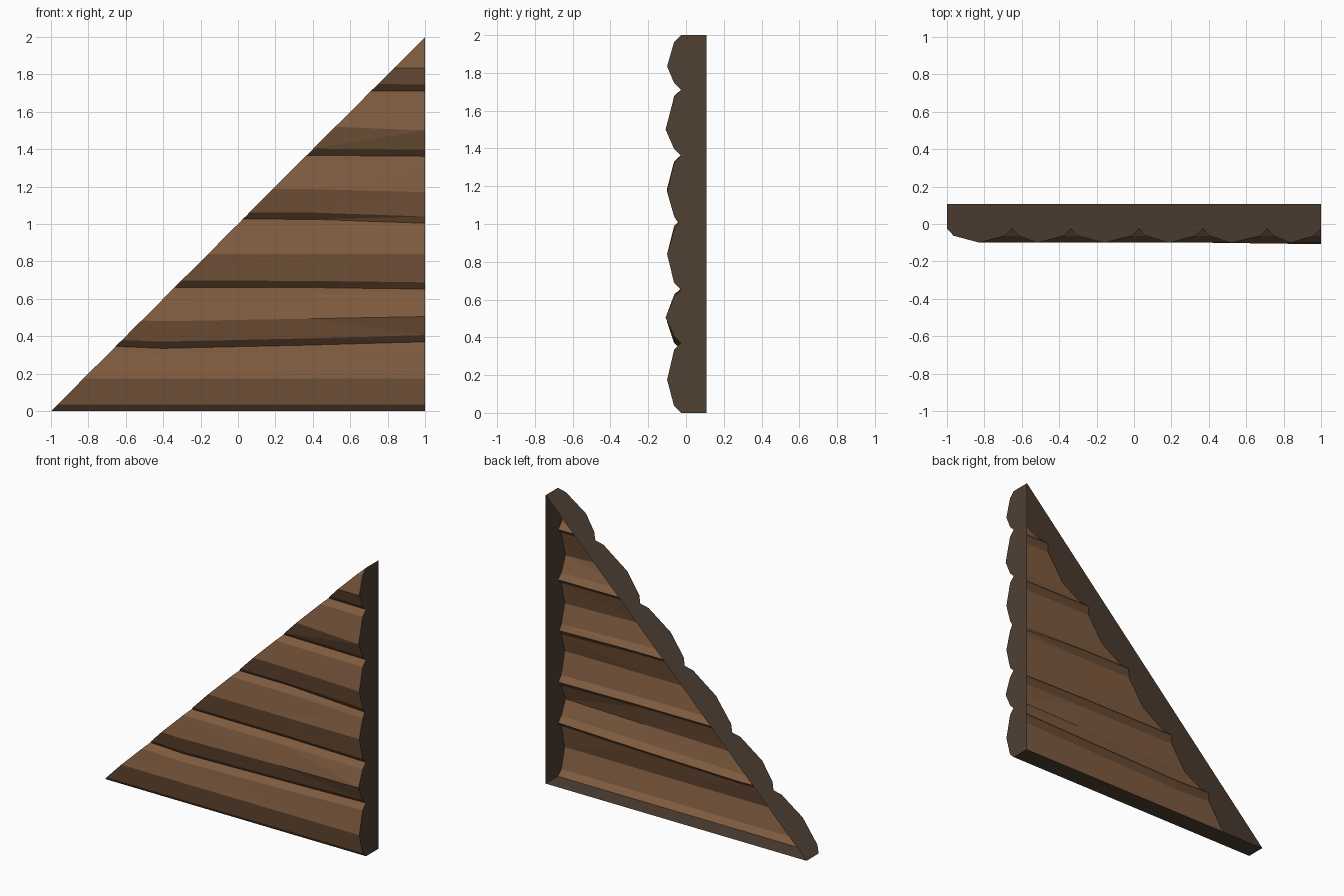
import bpy, bmesh

if "Cube" in bpy.data.objects:
    bpy.data.objects.remove(bpy.data.objects["Cube"])

COLS = [-1.0, -0.4, 0.4, 1.0]
BACK = 0.108

# heights at each column, bottom log to top log
RIDGES = [
    [0.175, 0.175, 0.175, 0.175],
    [0.50, 0.48, 0.494, 0.505],
    [0.84, 0.84, 0.84, 0.84],
    [1.19, 1.19, 1.186, 1.17],
    [1.53, 1.53, 1.525, 1.50],
    [1.835, 1.835, 1.835, 1.835],
]
SEAMS = [
    [0.36, 0.335, 0.353, 0.37],
    [0.662, 0.662, 0.66, 0.652],
    [1.027, 1.027, 1.025, 1.004],
    [1.368, 1.368, 1.367, 1.362],
    [1.715, 1.715, 1.715, 1.71],
]
RIDGE_Y = [-0.10, -0.108, -0.10, -0.10, -0.108, -0.10]
SEAM_Y = [-0.028, -0.028, -0.04, -0.026, -0.026]
BEVEL, BEVEL_Y = 0.036, -0.063


def row(heights, y, dz=0.0, left_y=None):
    left = y if left_y is None else left_y
    ys = [left, left, left, y]
    return [(x, yy, z + dz) for x, yy, z in zip(COLS, ys, heights)]


# rows of points: lower bevel, ridge, upper bevel, seam for each log
seams = [[0.0] * 4] + SEAMS + [[2.0] * 4]
seam_y = [-0.025] + SEAM_Y + [-0.025]
rows = [row(seams[0], seam_y[0])]
for i in range(6):
    rows.append(row(seams[i], BEVEL_Y, BEVEL))
    rows.append(row(RIDGES[i], RIDGE_Y[i], 0, -0.10))
    rows.append(row(seams[i + 1], BEVEL_Y, -BEVEL))
    rows.append(row(seams[i + 1], seam_y[i + 1], 0, -0.024))

# log front surface
bm = bmesh.new()
grid = [[bm.verts.new(p) for p in r] for r in rows]
for a, b in zip(grid, grid[1:]):
    for c in range(len(COLS) - 1):
        bm.faces.new((a[c], a[c + 1], b[c + 1], b[c]))
bmesh.ops.triangulate(bm, faces=bm.faces[:])

# cut along the gable slope
bmesh.ops.bisect_plane(bm, geom=bm.verts[:] + bm.edges[:] + bm.faces[:], dist=1e-5,
                       plane_co=(-1, 0, 0), plane_no=(-1, 0, 1), clear_outer=True)
front = set(bm.faces)

# slope, end and bottom walls, leaving the back open
rim = [e for e in bm.edges if e.is_boundary]
ext = bmesh.ops.extrude_edge_only(bm, edges=rim)["geom"]
for g in ext:
    if isinstance(g, bmesh.types.BMVert):
        g.co.y = BACK
for f in bm.faces:
    f.material_index = 0 if f in front else 1
bmesh.ops.recalc_face_normals(bm, faces=bm.faces[:])
if sum(f.normal.y * f.calc_area() for f in front) > 0:
    bmesh.ops.reverse_faces(bm, faces=bm.faces[:])

mesh = bpy.data.meshes.new("log_gable_wall")
bm.to_mesh(mesh)
bm.free()
for name, col in (("log_wood", (0.21, 0.105, 0.05, 1)), ("cut_ends", (0.08, 0.052, 0.034, 1))):
    mat = bpy.data.materials.new(name)
    mat.diffuse_color = col
    mat.use_nodes = True
    mat.node_tree.nodes["Principled BSDF"].inputs["Base Color"].default_value = mat.diffuse_color
    mesh.materials.append(mat)
wall = bpy.data.objects.new("log_gable_wall", mesh)
bpy.context.collection.objects.link(wall)
